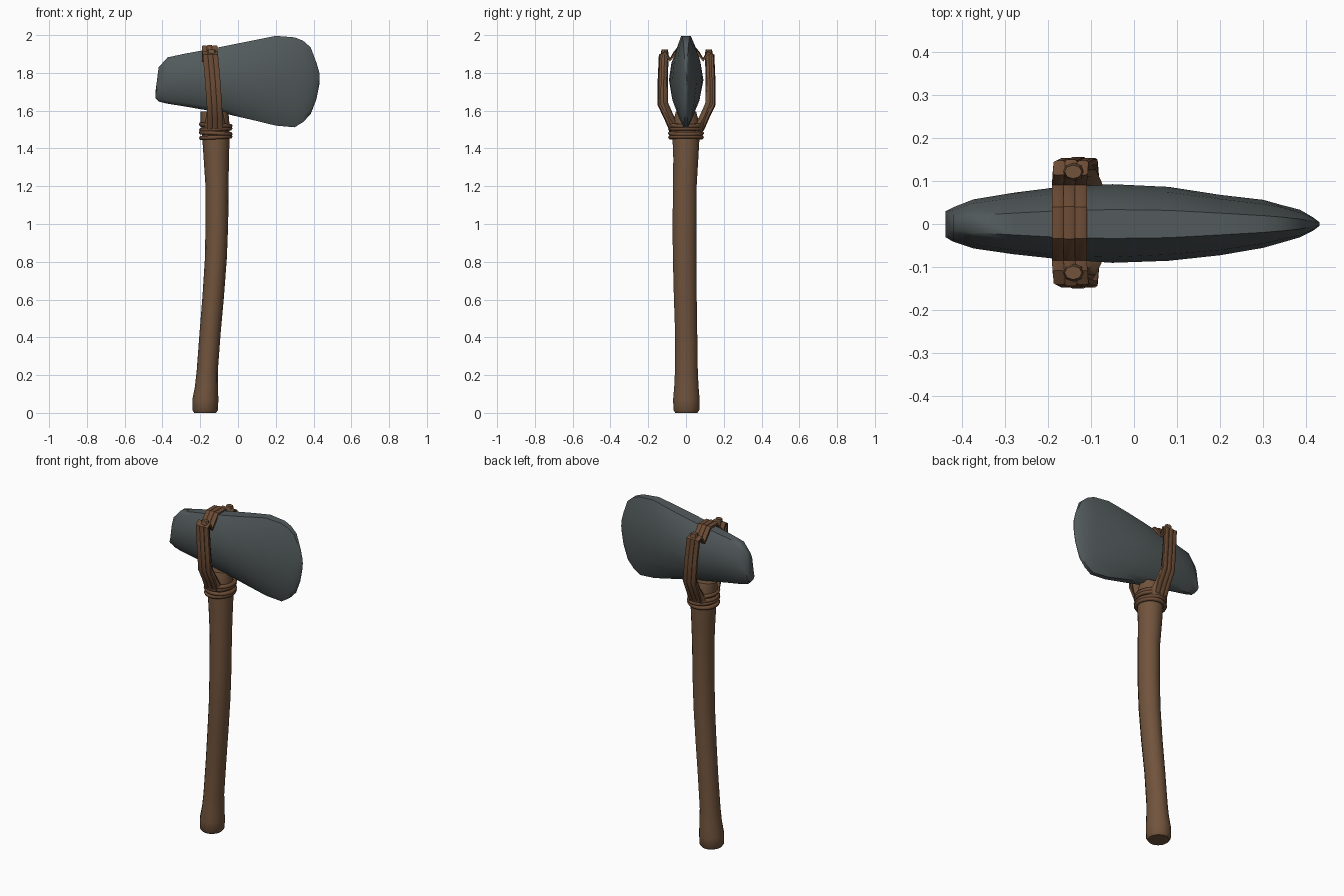
import bpy, bmesh, math, random
from mathutils import Vector

if "Cube" in bpy.data.objects:
    bpy.data.objects.remove(bpy.data.objects["Cube"])
random.seed(4)

def material(name, rgb):
    m = bpy.data.materials.new(name)
    m.diffuse_color = (*rgb, 1)
    m.use_nodes = True
    m.node_tree.nodes["Principled BSDF"].inputs["Base Color"].default_value = m.diffuse_color
    return m

STONE = material("grey stone", (0.085, 0.102, 0.105))
WOOD = material("brown wood", (0.165, 0.088, 0.046))
CORD = material("dark leather", (0.150, 0.072, 0.036))

def loft(name, rings, mat, closed=False, angle=40):
    """Skin a list of equal-length point rings."""
    bm = bmesh.new()
    vs = [[bm.verts.new(p) for p in r] for r in rings]
    n = len(vs[0])
    pairs = list(zip(vs, vs[1:])) + ([(vs[-1], vs[0])] if closed else [])
    for a, b in pairs:
        for i in range(n):
            j = (i + 1) % n
            bm.faces.new((a[i], a[j], b[j], b[i]))
    if not closed:
        bm.faces.new(vs[0][::-1])
        bm.faces.new(vs[-1])
    bmesh.ops.recalc_face_normals(bm, faces=bm.faces)
    for f in bm.faces:
        f.smooth = True
    me = bpy.data.meshes.new(name)
    bm.to_mesh(me)
    bm.free()
    me.set_sharp_from_angle(angle=math.radians(angle))
    me.materials.append(mat)
    ob = bpy.data.objects.new(name, me)
    bpy.context.collection.objects.link(ob)
    return ob

def ellipse(x, y, z, rx, ry, n=12):
    return [(x + rx * math.cos(2 * math.pi * i / n),
             y + ry * math.sin(2 * math.pi * i / n), z) for i in range(n)]

# Stone head: stations along x as (x, bottom z, top z, half thickness)
stations = [(-.437, 1.665, 1.70, .030), (-.42, 1.648, 1.83, .040), (-.373, 1.637, 1.882, .056),
            (-.28, 1.622, 1.902, .070), (-.17, 1.603, 1.922, .086), (-.05, 1.580, 1.946, .093),
            (.08, 1.550, 1.972, .088), (.20, 1.521, 1.996, .070), (.30, 1.512, 1.988, .054),
            (.345, 1.54, 1.97, .044), (.385, 1.582, 1.935, .032), (.415, 1.66, 1.855, .016),
            (.431, 1.74, 1.80, .004)]
section = [(-1, .22), (-.85, .48), (-.5, .80), (0, 1), (.5, .84), (.85, .54), (1, .36)]
rings = []
for k, (x, zb, zt, t) in enumerate(stations):
    mid, h = (zb + zt) / 2, (zt - zb) / 2
    ring = []
    for side in (1, -1):
        for u, f in (section if side == 1 else section[::-1]):
            chip = random.uniform(.95, 1.04) if abs(u) < 1 else 1
            ring.append((x, side * t * f * chip, mid + u * h))
    rings.append(ring)
loft("stone_head", rings, STONE, angle=50)

# Curved wooden handle: (x, y, z, x radius, y radius)
handle = [(-.174, .002, .0, .058, .060), (-.174, .002, .015, .068, .070), (-.173, .002, .07, .069, .072),
          (-.167, .002, .14, .061, .066), (-.163, .002, .22, .056, .062), (-.148, .001, .42, .056, .060),
          (-.131, -.004, .62, .057, .062), (-.117, -.007, .82, .058, .064), (-.112, -.008, 1.0, .060, .065),
          (-.111, -.006, 1.2, .061, .064), (-.115, -.001, 1.35, .067, .068), (-.117, 0, 1.47, .073, .074),
          (-.122, 0, 1.54, .076, .070), (-.125, 0, 1.595, .074, .055)]
loft("handle", [ellipse(*p, n=14) for p in handle], WOOD)

# Forked prongs rising on both sides of the head
prong = [(-.118, .050, 1.47, .060, .030), (-.122, .072, 1.53, .055, .028), (-.122, .098, 1.58, .045, .026),
         (-.125, .122, 1.64, .036, .024), (-.132, .122, 1.76, .030, .022), (-.140, .117, 1.90, .026, .021),
         (-.141, .117, 1.925, .020, .016)]
for name, s, dy in (("back_prong", 1, .004), ("front_prong", -1, .004)):
    loft(name, [ellipse(x, s * y + dy, z, rx, ry, 8) for x, y, z, rx, ry in prong], WOOD)

# Three leather straps running up the prongs and over the head: (x, y, z)
half = [(-.122, .082, 1.50), (-.122, .108, 1.56), (-.125, .142, 1.63), (-.134, .142, 1.76),
        (-.146, .136, 1.895), (-.148, .115, 1.908), (-.150, .088, 1.868), (-.150, .060, 1.905),
        (-.150, .034, 1.938)]
path = half + [(x, -y, z) for x, y, z in half[::-1]]
for i in range(3):
    off, rise = (i - 1) * .027, (.003 if i == 1 else 0)
    rings = []
    for k, (x, y, z) in enumerate(path):
        a, b = path[max(k - 1, 0)], path[min(k + 1, len(path) - 1)]
        n = Vector((0, b[2] - a[2], a[1] - b[1])).normalized()   # outward normal
        c = Vector((x + off, y + .003, z)) + n * rise
        w, t = Vector((.0135, 0, 0)), n * .008
        rings.append([c - w - t, c + w - t, c + w + t * .6, c + w * .6 + t, c - w * .6 + t, c - w + t * .6])
    loft(f"head_strap_{i + 1}", rings, CORD, angle=35)

# Cord rings binding the top of the handle
for i in range(4):
    z, big, rc = 1.459 + .0215 * i, .077 + .001 * (i % 2), .0118
    tilt = .05 * (-1) ** i
    rings = []
    for k in range(20):
        a = 2 * math.pi * k / 20
        ring = []
        for j in range(6):
            b = 2 * math.pi * j / 6
            r = big + rc * math.cos(b)
            ring.append((-.118 + r * math.cos(a), r * 1.07 * math.sin(a),
                         z + rc * math.sin(b) + tilt * r * math.cos(a)))
        rings.append(ring)
    loft(f"cord_ring_{i + 1}", rings, CORD, closed=True, angle=65)
